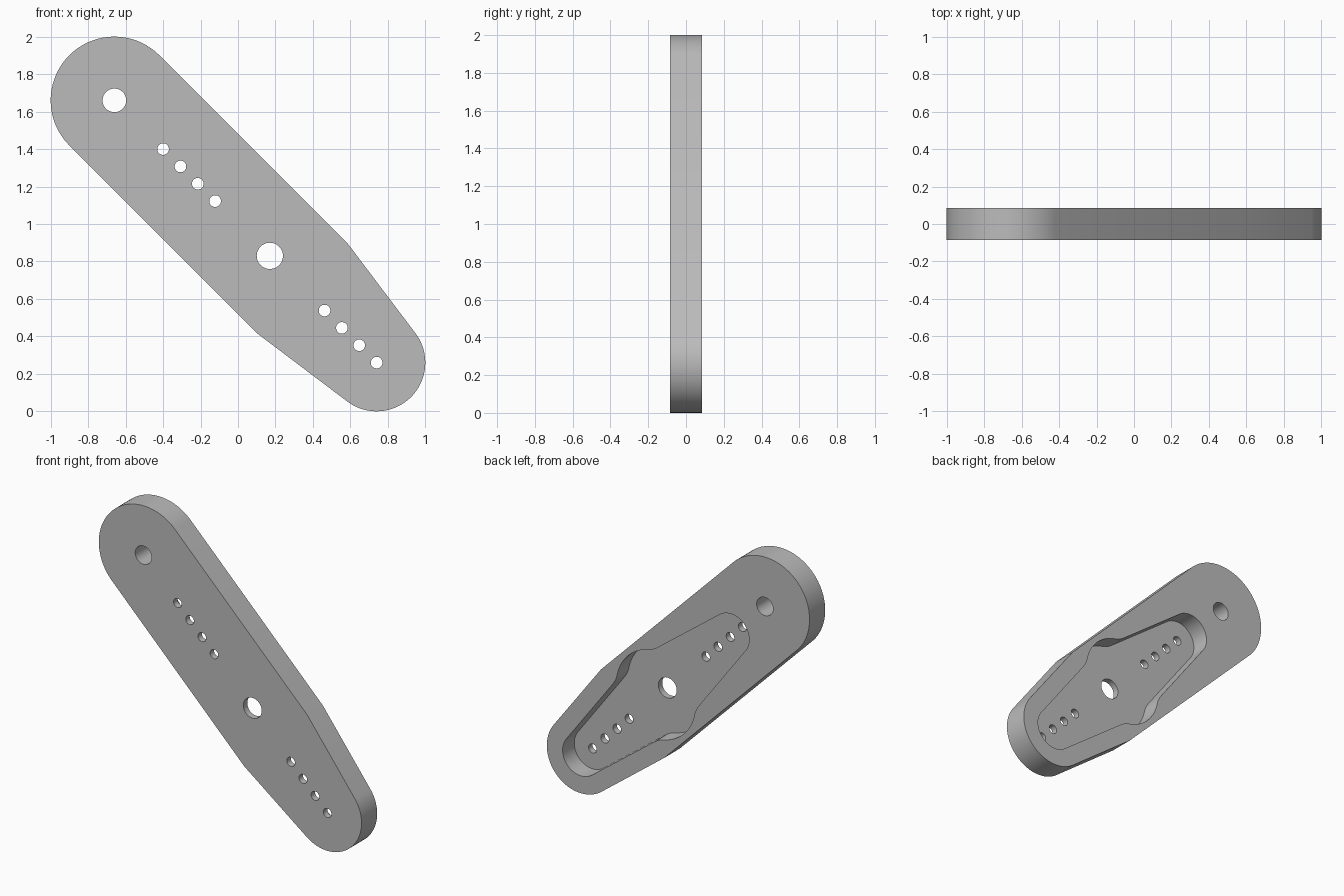
import bpy, bmesh, math
from mathutils import Vector

HALF = 0.085          # half thickness of the arm
FLOOR = 0.043         # y of the recess floor
HUB = Vector((0.17, 0.83))
HOLE_STEP = 0.131
TIP = 0.806           # hub to short tip, also the outermost small hole
LONG = 1.174          # hub to the long end

cube = bpy.data.objects.get("Cube")
if cube:
    bpy.data.objects.remove(cube, do_unlink=True)

grey = bpy.data.materials.new("plain grey")
grey.use_nodes = True
grey.diffuse_color = (0.5, 0.5, 0.5, 1)
grey.node_tree.nodes["Principled BSDF"].inputs["Base Color"].default_value = (0.5, 0.5, 0.5, 1)


def arc(centre, radius, start, end, steps):
    """Points on an arc, in arm coordinates (along, across), degrees."""
    angles = [math.radians(start + (end - start) * i / steps) for i in range(steps + 1)]
    return [(centre + radius * math.cos(a), radius * math.sin(a)) for a in angles]


def bend(a, b, c, steps=6):
    """Rounded corner from a to c, pulled towards b."""
    a, b, c = Vector(a), Vector(b), Vector(c)
    return [tuple(a.lerp(b, i / steps).lerp(b.lerp(c, i / steps), i / steps))
            for i in range(steps + 1)]


def prism(name, outlines, y0, y1):
    """Extrude outlines given along the diagonal arm axis."""
    bm = bmesh.new()
    for outline in outlines:
        verts = []
        for u, v in outline:
            x, z = HUB.x + (v - u) / math.sqrt(2), HUB.y + (u + v) / math.sqrt(2)
            verts.append(bm.verts.new((x, y0, z)))
        face = bm.faces.new(verts)
        new = bmesh.ops.extrude_face_region(bm, geom=[face])["geom"]
        moved = [g for g in new if isinstance(g, bmesh.types.BMVert)]
        bmesh.ops.translate(bm, verts=moved, vec=(0, y1 - y0, 0))
    bmesh.ops.recalc_face_normals(bm, faces=bm.faces)
    mesh = bpy.data.meshes.new(name)
    bm.to_mesh(mesh)
    bm.free()
    mesh.materials.append(grey)
    obj = bpy.data.objects.new(name, mesh)
    bpy.context.collection.objects.link(obj)
    return obj


# Arm body: wide round end, straight sides, tapered short end
body_outline = (arc(LONG, 0.34, -90, 90, 64) + [(-0.25, 0.34)]
                + arc(-TIP, 0.26, 98, 262, 64) + [(-0.25, -0.34)])
arm = prism("lever_arm", [body_outline], -HALF, HALF)

# Recess in the back: round hub with two tapered, rounded arms
corner, on_hub, on_arm = (0.195, 0.228), arc(0, 0.3, 58, 58, 1)[0], (0.25, 0.221)
quarter = arc(TIP, 0.14, 0, 82, 20) + bend(on_arm, corner, on_hub) + arc(0, 0.3, 58, 90, 10)[1:]
half = quarter + [(-u, v) for u, v in reversed(quarter[:-1])]
recess_outline = half + [(u, -v) for u, v in reversed(half[1:-1])]
recess = prism("recess_cutter", [recess_outline], FLOOR - HALF, HALF + 0.1)

# Through holes: hub, long end and two rows of four
holes = [(0, 0.07), (LONG, 0.063)]
holes += [(side * (TIP - i * HOLE_STEP), 0.031) for side in (-1, 1) for i in range(4)]
drill = prism("hole_cutter", [arc(u, r, 0, 352.5, 47) for u, r in holes], -0.2, 0.2)

# Cut, then drop the cutters
bpy.context.view_layer.objects.active = arm
for cutter in (recess, drill):
    mod = arm.modifiers.new(cutter.name, "BOOLEAN")
    mod.operation, mod.solver, mod.object = "DIFFERENCE", "EXACT", cutter
    bpy.ops.object.modifier_apply(modifier=mod.name)
    bpy.data.objects.remove(cutter, do_unlink=True)

bpy.ops.object.select_all(action="DESELECT")
arm.select_set(True)
bpy.ops.object.shade_smooth_by_angle(angle=math.radians(20))
